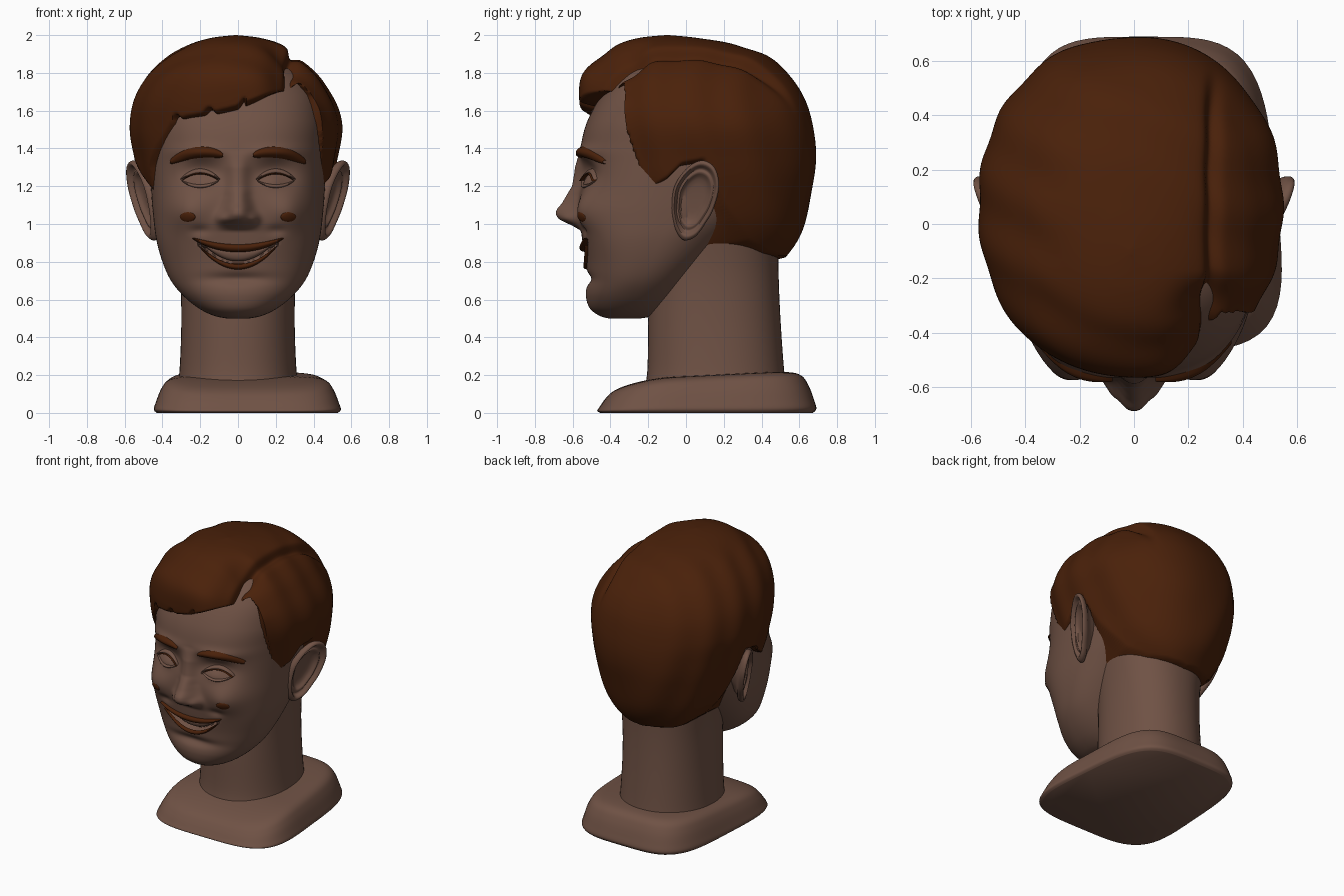
import bpy, bmesh
from math import sin, cos, pi, exp, atan2, degrees, radians, sqrt

cube = bpy.data.objects.get("Cube")
if cube:
    bpy.data.objects.remove(cube, do_unlink=True)


def material(name, color):
    mat = bpy.data.materials.new(name)
    mat.use_nodes = True
    mat.diffuse_color = (*color, 1)
    for node in mat.node_tree.nodes:
        if node.type == 'BSDF_PRINCIPLED':
            node.inputs["Base Color"].default_value = (*color, 1)
            node.inputs["Roughness"].default_value = 0.7
    return mat


SKIN = material("brown_skin", (0.16, 0.084, 0.059))
HAIR = material("dark_brown_hair", (0.068, 0.015, 0.003))


def surface(name, rings, mat, closed=True):
    """Skin a list of point rings; closed rings are capped at both ends."""
    bm = bmesh.new()
    grid = [[bm.verts.new(p) for p in ring] for ring in rings]
    count = len(grid[0])
    for a, b in zip(grid, grid[1:]):
        for j in range(count if closed else count - 1):
            k = (j + 1) % count
            bm.faces.new((a[j], b[j], b[k], a[k]))
    if closed:
        bm.faces.new(grid[0])
        bm.faces.new(grid[-1])
        bmesh.ops.recalc_face_normals(bm, faces=bm.faces)
    for face in bm.faces:
        face.smooth = True
    mesh = bpy.data.meshes.new(name)
    bm.to_mesh(mesh)
    bm.free()
    mesh.set_sharp_from_angle(angle=radians(60))
    mesh.materials.append(mat)
    obj = bpy.data.objects.new(name, mesh)
    bpy.context.collection.objects.link(obj)
    return obj


def spline(points, sub, closed=False):
    """Smooth curve through a few points of any dimension."""
    n, out = len(points), []
    for i in range(n if closed else n - 1):
        ids = [i - 1, i, i + 1, i + 2]
        p = [points[k % n if closed else min(max(k, 0), n - 1)] for k in ids]
        for s in range(sub):
            t = s / sub
            out.append(tuple(b + 0.5 * t * (c - a + t * (2*a - 5*b + 4*c - d + t * (3*(b - c) + d - a)))
                             for a, b, c, d in zip(*p)))
    return out if closed else out + [tuple(points[-1])]


def lookup(table, key):
    """Linear interpolation in rows sorted by their first entry."""
    if key <= table[0][0]:
        return table[0]
    for a, b in zip(table, table[1:]):
        if key <= b[0]:
            t = (key - a[0]) / (b[0] - a[0])
            return tuple(u + t * (v - u) for u, v in zip(a, b))
    return table[-1]


def smooth(t):
    t = min(max(t, 0), 1)
    return t * t * (3 - 2 * t)


def oval(row, angle, n):
    """Point on a superellipse section; row is height, half width, front, back."""
    z, w, front, back = row
    c, s = cos(angle), sin(angle)
    r = (abs(c) ** n + abs(s) ** n) ** (-1 / n)
    return w * c * r, (front + back) / 2 + (back - front) / 2 * s * r, z


def angles(count):
    return [2 * pi * j / count for j in range(count)]


# Head sections: height, half width, front, back
HEAD = spline([(.5, .06, -.41, -.24), (.515, .13, -.46, -.17), (.555, .21, -.51, -.1),
               (.62, .29, -.53, -.03), (.7, .355, -.525, .04), (.8, .4, -.53, .14),
               (.92, .433, -.55, .27), (1.05, .45, -.565, .43), (1.18, .46, -.565, .54),
               (1.3, .465, -.56, .59), (1.42, .465, -.555, .6), (1.55, .465, -.52, .58),
               (1.7, .435, -.435, .52), (1.82, .33, -.32, .42), (1.89, .1, -.15, .15)], 13)
NOSE = [(.965, 0), (.99, .04), (1.025, .11), (1.05, .124), (1.075, .12), (1.11, .09),
        (1.2, .04), (1.3, .03), (1.39, 0)]


def squareness(z):
    return 2.1 + 0.55 * smooth((z - .55) / .45)


def relief(x, z, mouth=True):
    """Forward relief of the facial features."""
    ax = abs(x)

    def bump(cx, cz, sx, sz):
        return exp(-((ax - cx) / sx) ** 2 - ((z - cz) / sz) ** 2)
    f = .052 * bump(.28, 1.07, .11, .1)                                        # cheeks
    f += .04 * bump(.19, 1.235, .07, .045) - .06 * bump(.19, 1.26, .11, .07)   # eyes
    f += .022 * bump(.2, 1.38, .13, .035)                                      # brow ridge
    f += .03 * bump(.085, 1.03, .03, .03)                                      # nostril wings
    f += lookup(NOSE, z)[1] * exp(-(ax / (.055 + .2 * max(0, 1.15 - z))) ** 2.6)
    f -= .025 * bump(0, .71, .16, .03)                                         # chin fold
    f -= .015 * bump(.2, .965, .05, .025)                                      # smile crease
    if mouth:
        f -= .06 * smooth(min(upper_lip(x) - z, z - lower_lip(x)) / .014)
    return f


def upper_lip(x):
    return .862 + .9 * x * x


def lower_lip(x):
    return .775 + 2.6 * x * x


def face_y(x, z, mouth=True):
    _, w, front, back = lookup(HEAD, z)
    n = squareness(z)
    depth = max(0, 1 - (abs(x) / w) ** n) ** (1 / n)
    return (front + back) / 2 - (back - front) / 2 * depth - relief(x, z, mouth)


def head_point(row, angle):
    x, y, z = oval(row, angle, squareness(row[0]) if sin(angle) < 0 else 2.2)
    return x, y - relief(x, z) * smooth(-sin(angle) * 3), z


surface("head", [[head_point(r, a) for a in angles(280)] for r in HEAD], SKIN)

# Neck and pedestal
neck = spline([(.08, .33, -.23, .54), (.22, .31, -.205, .52), (.5, .3, -.2, .5),
               (.75, .31, -.19, .49), (1, .35, -.17, .49)], 6)
surface("neck", [[oval(r, a, 2.2) for a in angles(72)] for r in neck], SKIN)


def pedestal_point(level, scale, angle):
    u, v, _ = oval((0, scale, -scale, scale), angle, 4)
    left, right = -.435 + .035 * v, .525 - .055 * v
    y = .11 + .58 * v
    return left + (right - left) * (u + 1) / 2, y, level * (.19 + .05 * y - .4 * min(y + .05, 0) ** 2)


layers = spline([(0, .97), (.1, 1), (.3, .98), (.65, .93), (.9, .86), (1, .72), (1.03, .4)], 5)
surface("pedestal", [[pedestal_point(h, s, a) for a in angles(96)] for h, s in layers], SKIN)

# Hair: an outer shell that dives under the skin below the hairline
HAIR_ROWS = spline([(.74, .17, -.15, .46), (.85, .33, -.3, .55), (1, .43, -.4, .625), (1.2, .5, -.5, .675),
                    (1.35, .535, -.53, .69), (1.5, .56, -.545, .675), (1.65, .54, -.565, .635),
                    (1.78, .47, -.55, .56), (1.88, .365, -.46, .44), (1.95, .245, -.36, .26),
                    (1.985, .13, -.25, .06), (2, .005, -.11, -.09)], 13)
SIDE = [(65, 1.16), (72, 1.19), (80, 1.23), (88, 1.3), (100, 1.32), (107, 1.17),
        (113, 1.08), (121, 1), (133, .89), (150, .82), (180, .79)]
FRONT = [(-64, 1.16), (-58, 1.3), (-50, 1.38), (-42, 1.46), (-36, 1.53), (-28, 1.55), (-11, 1.575),
         (0, 1.6), (11, 1.64), (22, 1.69), (35, 1.74), (45, 1.76), (50, 1.69), (54, 1.52),
         (58, 1.38), (62, 1.25), (65, 1.16)]


def hairline(x, y):
    turn = degrees(atan2(x, -y))
    if abs(turn) > 64.5:
        return lookup(SIDE, abs(turn))[1]
    tuft = .03 * max(0, sin(radians(turn * 18))) ** 4 if -36 < turn < 5 else 0
    return lookup(FRONT, turn)[1] + tuft


def hair_point(row, angle):
    x, y, z = oval(row, angle, 2.2)
    # parting groove above a lower side lock, swept-back corner and soft strands
    fade = smooth((z - 1.5) / .25) * smooth((.64 - y) / .3)
    swell = -fade * (.025 * smooth((x - .27) / .05) + .03 * exp(-((x - .31) / .03) ** 2))
    swell -= .06 * exp(-((x - .29) / .11) ** 2) * smooth((-y - .17) / .18) * smooth((z - 1.6) / .1)
    swell += .005 * sin(26 * y + 9 * x + 5 * z) * smooth((1.98 - z) / .1)
    dx, dy, dz = x, y - .05, z - 1.35
    k = swell / sqrt(dx * dx + dy * dy + dz * dz)
    t = smooth((z + .03 - hairline(x, y)) / .06)
    inner = lookup(HEAD, z)
    ix, iy, _ = oval(inner, angle, 2.4)
    mid = (inner[2] + inner[3]) / 2
    ix, iy = ix * .82, mid + (iy - mid) * .82
    return ix + t * (x + k * dx - .012 - ix), iy + t * (y + k * dy - iy), z + t * k * dz


surface("hair", [[hair_point(r, a) for a in angles(300)] for r in HAIR_ROWS], HAIR)

# Ears: concentric outlines forming rim, bowl and back
outline = spline([(-.075, 1.1), (-.06, 1.2), (0, 1.29), (.08, 1.335), (.15, 1.3), (.175, 1.2), (.145, 1.08),
                  (.1, 1), (.05, .935), (-.01, .915), (-.05, .96), (-.07, 1.03)], 5, closed=True)
ear_rings = spline([(.05, -.035), (.5, -.03), (.68, -.005), (.78, -.012), (.9, .018),
                    (1, .004), (.97, -.025), (.75, -.05), (.6, -.12)], 3)
for side, label in ((1, "left"), (-1, "right")):
    rings = []
    for scale, lift in ear_rings:
        ring = []
        for py, pz in outline:
            y, z = .05 + (py - .05) * scale, 1.14 + (pz - 1.14) * scale
            ring.append((side * (.462 + .4 * (y + .06) + .18 * (z - 1.12) + lift), y, z))
        rings.append(ring)
    surface(label + "_ear", rings, SKIN)


def ribbon(name, path, lift, mat, side=1, steps=36, sink=.004):
    """Rounded strip laid on the face; path(t) gives x, z and half width."""
    rings = []
    for i in range(steps + 1):
        x, z, half = path(i / steps)
        lanes = [j / 4 for j in range(-4, 5)]
        rings.append([(side * x, face_y(x, z + v * half, False) + sink - (lift + sink) * sqrt(1 - v * v),
                       z + v * half) for v in lanes])
    surface(name, rings if side > 0 else rings[::-1], mat, closed=False)


def taper(t, power=.5):
    return max(.02, 4 * t * (1 - t)) ** power


# Brows, eyelids, lashes and cheek spots
for side, label in ((1, "left"), (-1, "right")):
    def arc(start, length, mid, top, bend, half, power=.5):
        def path(t):
            x = start + length * t
            return x, top - bend * (x - mid) ** 2, half * taper(t, power)
        return path
    ribbon(label + "_eyebrow", arc(.08, .28, .18, 1.38, 1.6, .032, .33), .018, HAIR, side)
    ribbon(label + "_upper_eyelid", arc(.095, .21, .2, 1.28, 4, .014), .02, SKIN, side)
    ribbon(label + "_lashes", arc(.1, .2, .2, 1.268, 4, .005), .023, HAIR, side)
    ribbon(label + "_lower_eyelid", arc(.1, .2, .2, 1.2, -3, .01), .012, SKIN, side)
    ribbon(label + "_cheek_spot", arc(.226, .08, .266, 1.037, 0, .03), .006, HAIR, side)

# Mouth: lips around the recess and a row of teeth inside
ribbon("upper_lip", lambda t: (.48 * t - .24, upper_lip(.48 * t - .24) + .01, .021 * taper(t)), .022, HAIR)
ribbon("lower_lip", lambda t: (.42 * t - .21, lower_lip(.42 * t - .21) - .002, .015 * taper(t)), .016, HAIR)


def teeth_path(t):
    x = .36 * t - .18
    top, bottom = upper_lip(x), lower_lip(x) + .028
    return x, (top + bottom) / 2, max(.002, (top - bottom) / 2)


ribbon("teeth", teeth_path, -.018, SKIN, sink=.035)
